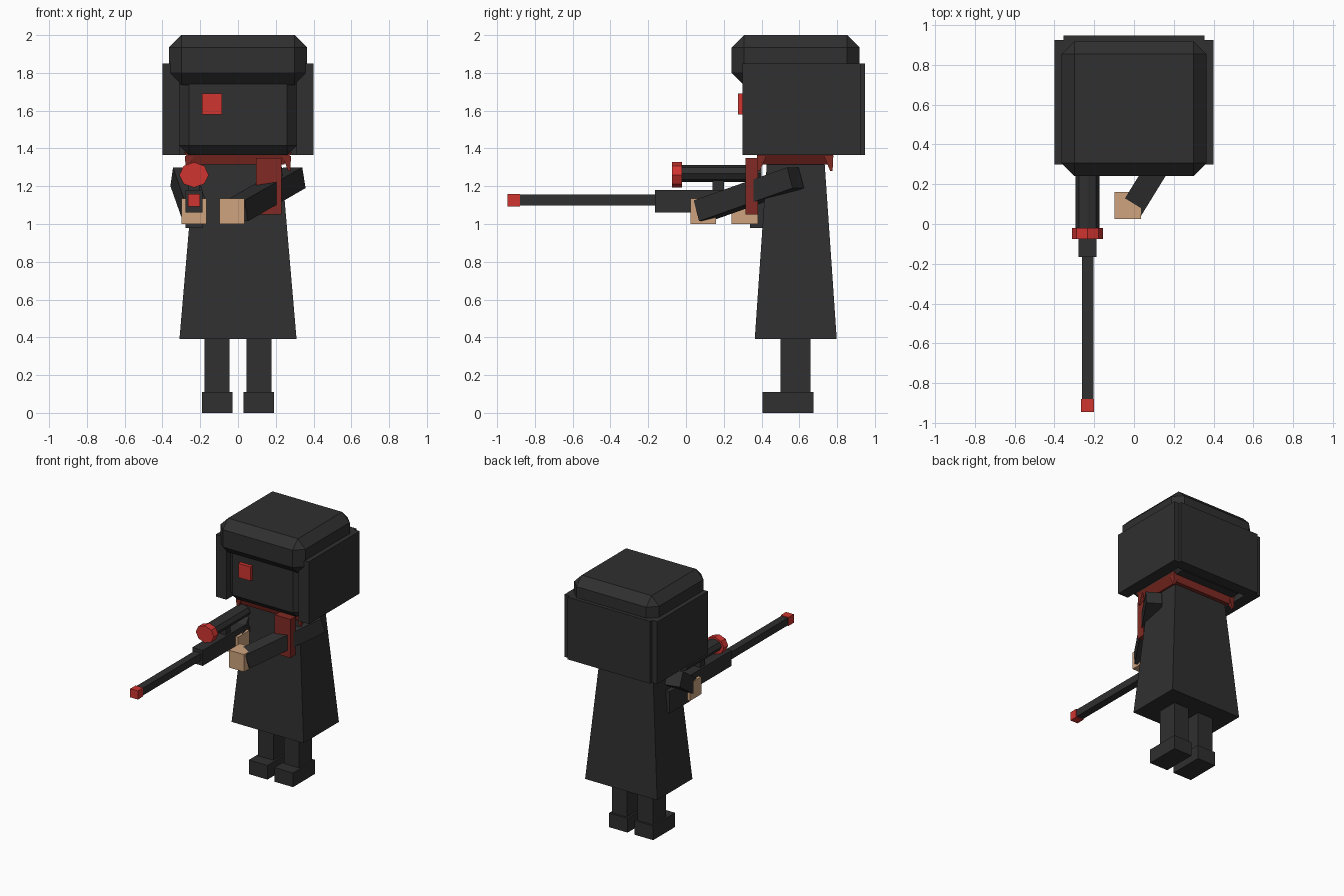
import bpy
import bmesh
from mathutils import Vector

if "Cube" in bpy.data.objects:
    bpy.data.objects.remove(bpy.data.objects["Cube"], do_unlink=True)


def material(name, rgb):
    mat = bpy.data.materials.new(name)
    mat.use_nodes = True
    color = (*rgb, 1)
    mat.diffuse_color = color
    mat.node_tree.nodes["Principled BSDF"].inputs["Base Color"].default_value = color
    return mat


BLACK = material("charcoal cloth", (0.029, 0.029, 0.029))
RED = material("bright red", (0.62, 0.035, 0.03))
DARK_RED = material("dark red scarf", (0.22, 0.023, 0.017))
SKIN = material("tan skin", (0.62, 0.37, 0.21))


def finish(name, bm, mat):
    bmesh.ops.recalc_face_normals(bm, faces=bm.faces)
    mesh = bpy.data.meshes.new(name)
    bm.to_mesh(mesh)
    bm.free()
    mesh.materials.append(mat)
    obj = bpy.data.objects.new(name, mesh)
    bpy.context.collection.objects.link(obj)
    return obj


def box(name, mat, x, y, z, bevel=0, top=None):
    """Box from ranges; top optionally gives other x and y ranges for the upper face."""
    bm = bmesh.new()
    bmesh.ops.create_cube(bm, size=1)
    for v in bm.verts:
        k = v.co.z > 0
        rx, ry = top if (top and k) else (x, y)
        v.co = (rx[v.co.x > 0], ry[v.co.y > 0], z[k])
    if bevel:
        bmesh.ops.bevel(bm, geom=bm.edges[:], offset=bevel, segments=1, affect='EDGES')
    return finish(name, bm, mat)


def arm(name, start, end, width):
    """Square limb running between two points."""
    start, end = Vector(start), Vector(end)
    bm = bmesh.new()
    bmesh.ops.create_cube(bm, size=1)
    for v in bm.verts:
        v.co *= Vector((width, width, (end - start).length))
    obj = finish(name, bm, BLACK)
    obj.location = (start + end) / 2
    obj.rotation_euler = (end - start).to_track_quat('Z', 'Y').to_euler()
    return obj


def tube(name, mat, x, z, half_x, half_z, y0, y1):
    """Eight-sided tube along y."""
    bm = bmesh.new()
    bmesh.ops.create_cone(bm, cap_ends=True, segments=8, radius1=1, radius2=1, depth=1)
    flat = max(v.co.x for v in bm.verts)
    for v in bm.verts:
        a, b, c = v.co
        v.co = (x + a * half_x / flat, (y0 + y1) / 2 + c * (y1 - y0), z + b * half_z / flat)
    return finish(name, bm, mat)


# Legs, boots and hair sides
for side, s in (("left", 1), ("right", -1)):
    def span(a, b):
        return tuple(sorted((s * a, s * b)))
    box(side + "_leg", BLACK, span(0.045, 0.177), (0.50, 0.66), (0.1, 0.42))
    box(side + "_boot", BLACK, span(0.03, 0.19), (0.405, 0.675), (0, 0.11))
    box(side + "_hair_panel", BLACK, span(0.31, 0.40), (0.30, 0.925), (1.365, 1.85))

# Coat
box("coat", BLACK, (-0.31, 0.31), (0.364, 0.798), (0.39, 1.38),
    top=((-0.225, 0.225), (0.432, 0.73)))

# Head, hair and cap
box("head", BLACK, (-0.31, 0.31), (0.302, 0.90), (1.365, 1.94), bevel=0.05)
box("back_hair_panel", BLACK, (-0.355, 0.355), (0.86, 0.947), (1.365, 1.85))
box("cap", BLACK, (-0.365, 0.365), (0.242, 0.918), (1.735, 2.0), bevel=0.065)
box("eye", RED, (-0.19, -0.085), (0.275, 0.31), (1.58, 1.69))

# Scarf with pointed corner folds and a hanging tail
box("scarf", DARK_RED, (-0.245, 0.245), (0.39, 0.765), (1.315, 1.38),
    top=((-0.285, 0.285), (0.37, 0.785)))
for sx in (-1, 1):
    for cy, sy in ((0.40, -1), (0.755, 1)):
        x0, x1 = sorted((sx * 0.235, sx * 0.28))
        tx, ty = sx * 0.272, cy + sy * 0.015
        box("scarf_fold", DARK_RED, (tx - 0.006, tx + 0.006), (ty - 0.006, ty + 0.006),
            (1.28, 1.36), top=((x0, x1), (cy - 0.025, cy + 0.025)))
box("scarf_tail", DARK_RED, (0.095, 0.23), (0.315, 0.38), (1.05, 1.35))

# Arms and hands
arm("left_arm", (0.30, 0.58, 1.245), (-0.005, 0.085, 1.07), 0.115)
arm("right_arm", (-0.295, 0.57, 1.25), (-0.235, 0.31, 1.08), 0.115)
box("left_hand", SKIN, (-0.097, 0.035), (0.025, 0.16), (1.0, 1.135))
box("right_hand", SKIN, (-0.30, -0.166), (0.24, 0.38), (1.0, 1.135))

# Rifle
GUN_X = -0.233


def gun_box(name, mat, half, y, z):
    return box(name, mat, (GUN_X - half, GUN_X + half), y, z)


gun_box("rifle_muzzle", RED, 0.033, (-0.945, -0.88), (1.093, 1.16))
gun_box("rifle_barrel", BLACK, 0.029, (-0.89, -0.16), (1.098, 1.155))
gun_box("rifle_body", BLACK, 0.045, (-0.165, 0.36), (1.06, 1.18))
gun_box("rifle_stock", BLACK, 0.045, (0.34, 0.60), (0.98, 1.15))
gun_box("scope_mount", BLACK, 0.03, (0.14, 0.20), (1.17, 1.25))
tube("scope_tube", BLACK, GUN_X, 1.267, 0.06, 0.045, -0.03, 0.40)
tube("scope_lens", RED, GUN_X, 1.26, 0.078, 0.067, -0.075, -0.02)
